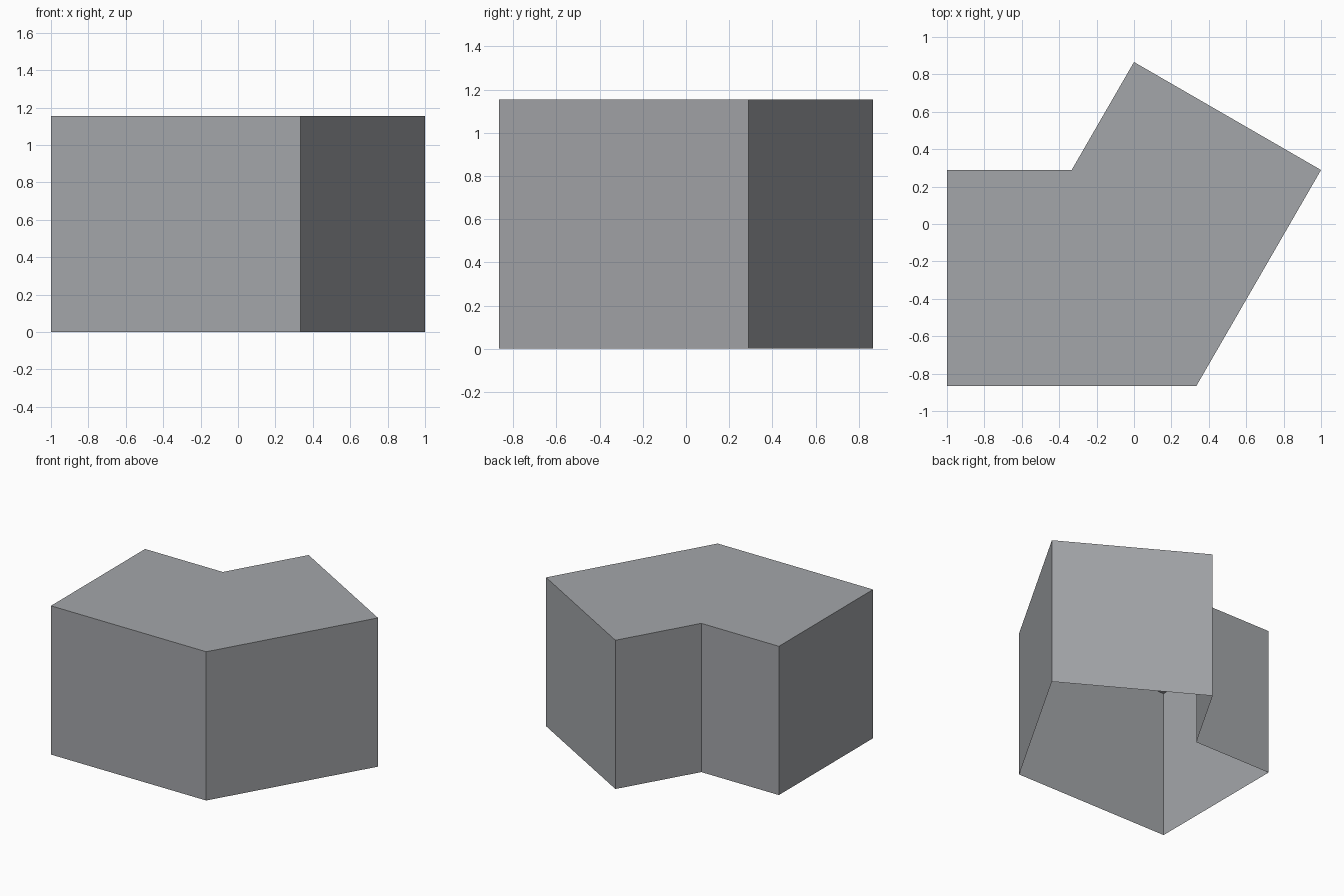
import bpy
import bmesh
import math

if "Cube" in bpy.data.objects:
    bpy.data.objects.remove(bpy.data.objects["Cube"])

# One flat grey for the whole block
grey = bpy.data.materials.new("plain_grey")
grey.diffuse_color = (0.37, 0.38, 0.40, 1.0)
grey.use_nodes = True
grey.node_tree.nodes["Principled BSDF"].inputs["Base Color"].default_value = grey.diffuse_color

# Two square-ended arms meeting at a 120 degree corner
WIDTH = 2 / math.sqrt(3)
HEIGHT = WIDTH
Y_OUT = math.sqrt(3) / 2
Y_IN = Y_OUT - WIDTH
outline = [(-1, -Y_OUT), (1 / 3, -Y_OUT), (1, -Y_IN),
           (0, Y_OUT), (-1 / 3, -Y_IN), (-1, -Y_IN)]

bm = bmesh.new()
low = [bm.verts.new((x, y, 0)) for x, y in outline]
high = [bm.verts.new((x, y, HEIGHT)) for x, y in outline]

# Side walls and the lid; the underside is open
for i in range(len(outline)):
    j = (i + 1) % len(outline)
    bm.faces.new((low[i], low[j], high[j], high[i]))
bm.faces.new(high)

mesh = bpy.data.meshes.new("corner_block")
bm.to_mesh(mesh)
bm.free()
mesh.materials.append(grey)
block = bpy.data.objects.new("corner_block", mesh)
bpy.context.collection.objects.link(block)
